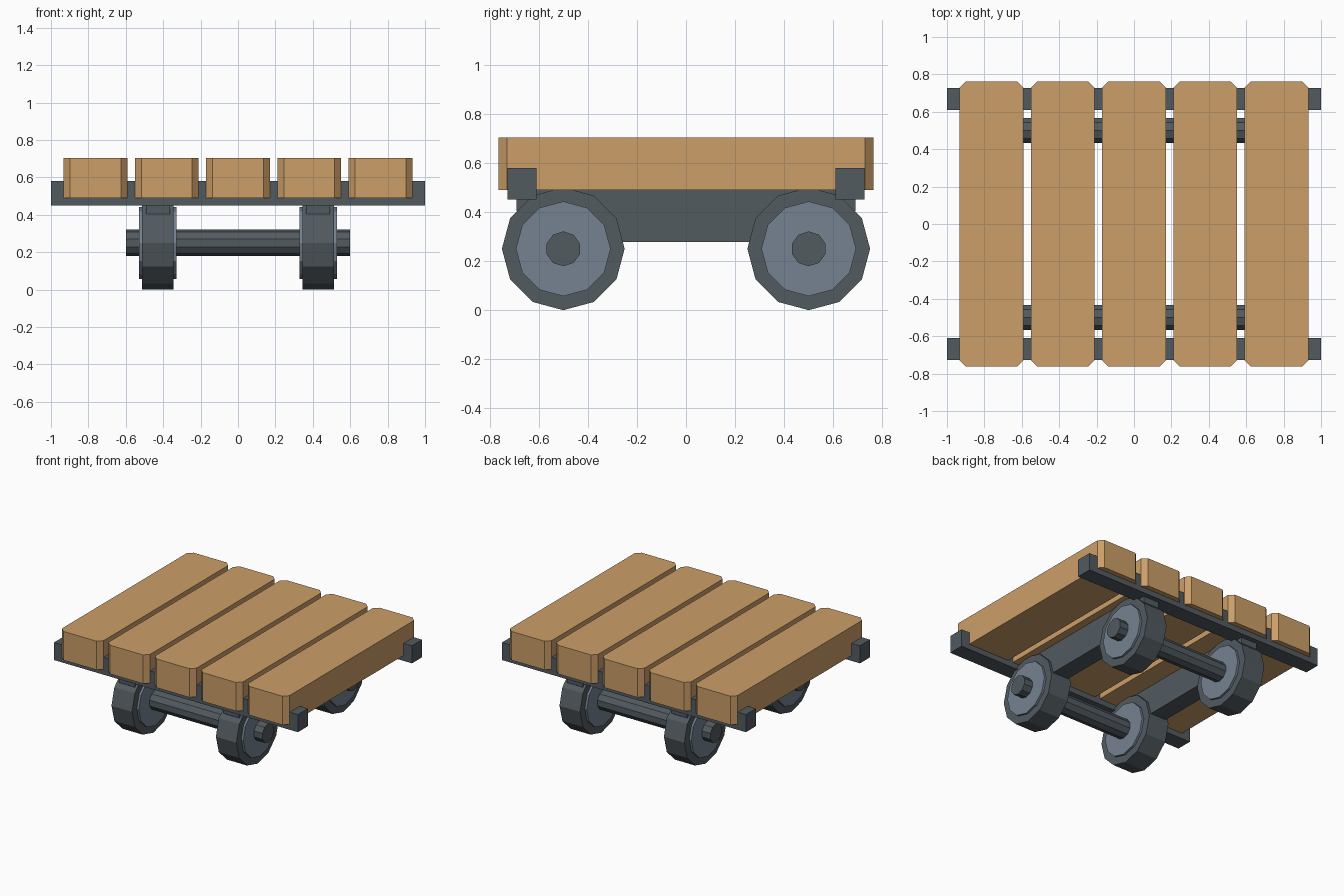
import bpy
import bmesh
import math
from mathutils import Matrix

cube = bpy.data.objects.get("Cube")
if cube:
    bpy.data.objects.remove(cube, do_unlink=True)


def material(name, rgb):
    mat = bpy.data.materials.new(name)
    mat.use_nodes = True
    colour = (*rgb, 1.0)
    mat.diffuse_color = colour
    mat.node_tree.nodes["Principled BSDF"].inputs["Base Color"].default_value = colour
    return mat


wood = material("wood", (0.60, 0.345, 0.14))
iron = material("dark iron", (0.085, 0.104, 0.118))
steel = material("blue steel", (0.18, 0.225, 0.285))


def finish(name, bm, mat, location):
    bmesh.ops.recalc_face_normals(bm, faces=bm.faces)
    mesh = bpy.data.meshes.new(name)
    bm.to_mesh(mesh)
    bm.free()
    mesh.materials.append(mat)
    obj = bpy.data.objects.new(name, mesh)
    obj.location = location
    bpy.context.collection.objects.link(obj)
    return obj


def prism(name, outline, axis, depth, mat, location):
    """Extrude a flat outline evenly to both sides along x or z."""
    bm = bmesh.new()
    if axis == "x":
        points = [(-depth / 2, a, b) for a, b in outline]
        move = (depth, 0, 0)
    else:
        points = [(a, b, -depth / 2) for a, b in outline]
        move = (0, 0, depth)
    face = bm.faces.new([bm.verts.new(p) for p in points])
    result = bmesh.ops.extrude_face_region(bm, geom=[face], use_keep_orig=True)
    verts = [g for g in result["geom"] if isinstance(g, bmesh.types.BMVert)]
    bmesh.ops.translate(bm, verts=verts, vec=move)
    return finish(name, bm, mat, location)


def box(name, size, mat, location):
    bm = bmesh.new()
    bmesh.ops.create_cube(bm, size=1, matrix=Matrix.Diagonal((*size, 1)))
    return finish(name, bm, mat, location)


def disc(name, radius, sides, width, mat, location):
    """Cylinder lying along x with a corner pointing up."""
    ring = [(radius * math.sin(math.tau * i / sides),
             radius * math.cos(math.tau * i / sides)) for i in range(sides)]
    return prism(name, ring, "x", width, mat, location)


# Deck planks with clipped corners
hx, hy, cut = 0.17, 0.763, 0.034
plank = [(hx, hy - cut), (hx - cut, hy), (cut - hx, hy), (-hx, hy - cut),
         (-hx, cut - hy), (cut - hx, -hy), (hx - cut, -hy), (hx, cut - hy)]
for i in range(5):
    prism(f"deck_plank_{i + 1}", plank, "z", 0.213, wood, ((i - 2) * 0.381, 0, 0.597))

# Long rails with sloped lower ends
rail = [(-0.69, 0.49), (-0.69, 0.405), (-0.56, 0.277),
        (0.56, 0.277), (0.69, 0.405), (0.69, 0.49)]
for side, sx in (("right", -1), ("left", 1)):
    prism(f"rail_{side}", rail, "x", 0.13, iron, (sx * 0.428, 0, 0))

# Cross beams, axles and wheels
for end, sy in (("front", -1), ("back", 1)):
    box(f"cross_beam_{end}", (2, 0.118, 0.13), iron, (0, sy * 0.668, 0.515))
    disc(f"axle_{end}", 0.071, 10, 1.195, iron, (0, sy * 0.5, 0.25))
    for side, sx in (("right", -1), ("left", 1)):
        spot = (sx * 0.428, sy * 0.5, 0.25)
        disc(f"wheel_{end}_{side}", 0.25, 12, 0.168, iron, spot)
        disc(f"hub_{end}_{side}", 0.193, 12, 0.2, steel, spot)
